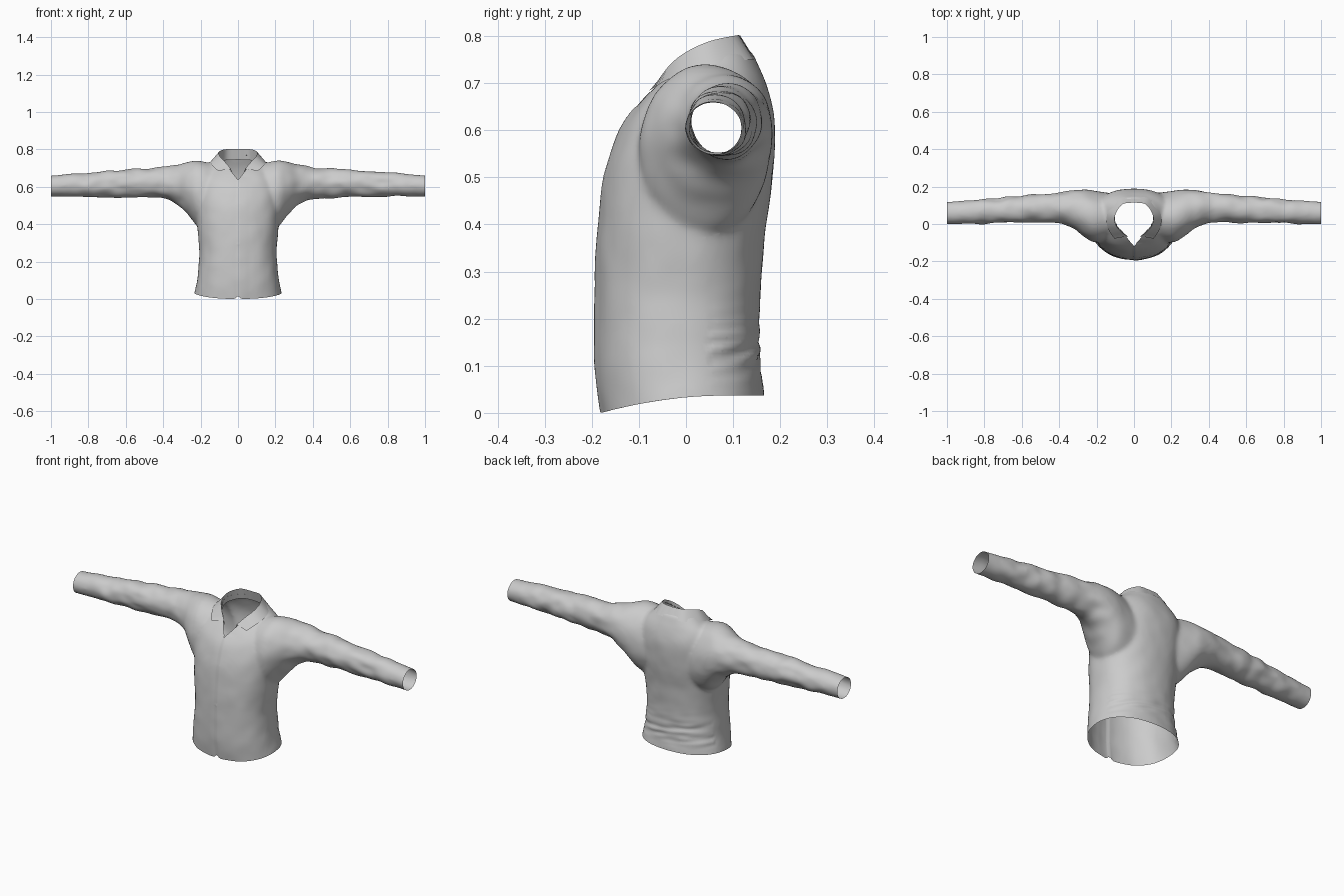
import bpy, bmesh, math
from mathutils import Vector, noise

if "Cube" in bpy.data.objects:
    bpy.data.objects.remove(bpy.data.objects["Cube"])


def spline(keys, n):
    """Catmull-Rom resample of a key table, n steps per span."""
    k = [Vector(p) for p in keys]
    k = [2 * k[0] - k[1]] + k + [2 * k[-1] - k[-2]]
    out = []
    for i in range(1, len(k) - 2):
        a, b, c, d = k[i - 1:i + 3]
        for s in range(n):
            t = s / n
            out.append(0.5 * (2 * b + (c - a) * t + (2 * a - 5 * b + 4 * c - d) * t * t
                              + (3 * b - a - 3 * c + d) * t ** 3))
    return out + [k[-2]]


def power(v, e):
    return math.copysign(abs(v) ** e, v)


def loft(bm, rings):
    """Closed solid through a list of point rings."""
    vs = [[bm.verts.new(p) for p in r] for r in rings]
    n = len(vs[0])
    for a, b in zip(vs, vs[1:]):
        for i in range(n):
            bm.faces.new((a[i], a[(i + 1) % n], b[(i + 1) % n], b[i]))
    bm.faces.new(vs[0])
    bm.faces.new(vs[-1])


def add_object(name, bm):
    me = bpy.data.meshes.new(name)
    bm.to_mesh(me)
    bm.free()
    ob = bpy.data.objects.new(name, me)
    bpy.context.collection.objects.link(ob)
    bpy.ops.object.select_all(action='DESELECT')
    ob.select_set(True)
    bpy.context.view_layer.objects.active = ob
    return ob


N = 48
ANG = [2 * math.pi * i / N for i in range(N)]

# torso sections: z, half width, front y, back y
TORSO = [(-.06, .238, -.172, .168), (0, .233, -.18, .166), (.1, .217, -.191, .157),
         (.25, .207, -.191, .158), (.38, .217, -.186, .168), (.5, .226, -.172, .184),
         (.6, .224, -.139, .19), (.66, .21, -.098, .182), (.705, .18, -.052, .168),
         (.735, .145, -.03, .155), (.77, .105, -.01, .14)]
# sleeve sections: x, centre y, centre z, half depth, half height
SLEEVE = [(1.06, .057, .602, .059, .053), (.8, .067, .612, .065, .065), (.6, .08, .617, .072, .075),
          (.42, .088, .621, .08, .083), (.33, .08, .613, .1, .104), (.27, .06, .593, .125, .14),
          (.21, .04, .562, .138, .178), (.12, .035, .54, .13, .18)]

# rough solids, then one blended surface
bm = bmesh.new()
loft(bm, [[(w * power(math.cos(a), .88), (f + b) / 2 + (b - f) / 2 * power(math.sin(a), .88), z)
           for a in ANG] for z, w, f, b in [tuple(p) for p in map(
               lambda v: (v[0], v[1], v[2], v[3]), spline(TORSO, 4))]])


def sleeve_rings(side):
    yz = spline([(s[0], s[1], s[2]) for s in SLEEVE], 6)
    r = spline([(s[3], s[4], 0) for s in SLEEVE], 6)
    return [[(side * c.x, c.y + h.x * math.cos(a), c.z + h.y * math.sin(a)) for a in ANG]
            for c, h in zip(yz, r)]


for side in (-1, 1):
    loft(bm, sleeve_rings(side))
bmesh.ops.recalc_face_normals(bm, faces=bm.faces)
shirt = add_object("shirt_body", bm)
mod = shirt.modifiers.new("blend", 'REMESH')
mod.mode = 'VOXEL'
mod.voxel_size = .0095
bpy.ops.object.modifier_apply(modifier="blend")
mod = shirt.modifiers.new("soften", 'SMOOTH')
mod.factor = .5
mod.iterations = 10
bpy.ops.object.modifier_apply(modifier="soften")

# open the hem, cuffs, neck and front V
bm = bmesh.new()
bm.from_mesh(shirt.data)


def cut(co, no, clear):
    bmesh.ops.bisect_plane(bm, geom=bm.verts[:] + bm.edges[:] + bm.faces[:], dist=1e-5,
                           plane_co=co, plane_no=no, clear_outer=clear)


cut((0, 0, 0), (0, 0, -1), True)
V_LOW, V_SLOPE = .637, .8
for side in (-1, 1):
    cut((side, 0, 0), (side, 0, 0), True)
    cut((0, 0, V_LOW), (side, 0, -V_SLOPE), False)


def is_opening(c):
    neck = (c.x / .102) ** 2 + ((c.y - .035) / .095) ** 2 < 1 and c.z > .66
    vee = c.y < .03 and c.z > V_LOW and abs(c.x) < (c.z - V_LOW) * V_SLOPE
    return neck or vee


bmesh.ops.delete(bm, geom=[f for f in bm.faces if is_opening(f.calc_center_median())],
                 context='FACES')

# curved hem, front overlap and cloth folds
bm.normal_update()
for v in bm.verts:
    x, y, z = v.co
    n = v.normal.copy()
    low = max(0, 1 - z / .2)
    lift = .037 - .037 * min(1, max(0, (.09 - y) / .27)) ** 2
    if y < 0:
        lift += .016 * math.exp(-(x / .012) ** 2)
    v.co.z += lift * low
    arm = min(1, max(0, (abs(x) - .25) / .15)) * min(1, max(0, (.97 - abs(x)) / .15))
    fold = noise.noise(Vector((x * 13, y * 9 + 4, z * 20))) * .008 * arm
    if y > .05 and abs(x) < .22:
        back = math.exp(-((z - .13) / .075) ** 2) * min(1, z / .04)
        fold += .007 * back * noise.noise(Vector((x * 9, 2, z * 38 + x * 6)))
    fold += .002 * noise.noise(v.co * 14)
    v.co += n * fold
    if y < -.03 and -.002 < x < .06 and z < .65:
        v.co.y -= .004 * (1 - max(0, x) / .06)
shirt_me = shirt.data
bm.to_mesh(shirt_me)
bm.free()
bpy.ops.object.shade_smooth_by_angle(angle=math.radians(40))

# folded collar: inner stand edge, fold line, outer edge (back centre to front)
INNER = [(0, .128, .745), (.065, .118, .742), (.104, .05, .735), (.096, 0, .715),
         (.065, -.04, .69), (.03, -.068, .672)]
FOLD = [(0, .115, .801), (.062, .105, .801), (.1, .05, .789), (.099, 0, .766),
        (.074, -.035, .738), (.038, -.066, .697)]
OUTER = [(0, .147, .75), (.082, .135, .75), (.139, .065, .741), (.145, 0, .724),
         (.13, -.042, .706), (.105, -.078, .684)]
bm = bmesh.new()
rows = []
for keys in (INNER, FOLD, OUTER):
    half = spline(keys, 6)
    full = [Vector((-p.x, p.y, p.z)) for p in reversed(half[1:])] + half
    rows.append([bm.verts.new(p) for p in full])
for a, b in zip(rows, rows[1:]):
    for i in range(len(a) - 1):
        bm.faces.new((a[i], a[i + 1], b[i + 1], b[i]))
bmesh.ops.recalc_face_normals(bm, faces=bm.faces)
add_object("collar", bm)
bpy.ops.object.shade_smooth_by_angle(angle=math.radians(40))
